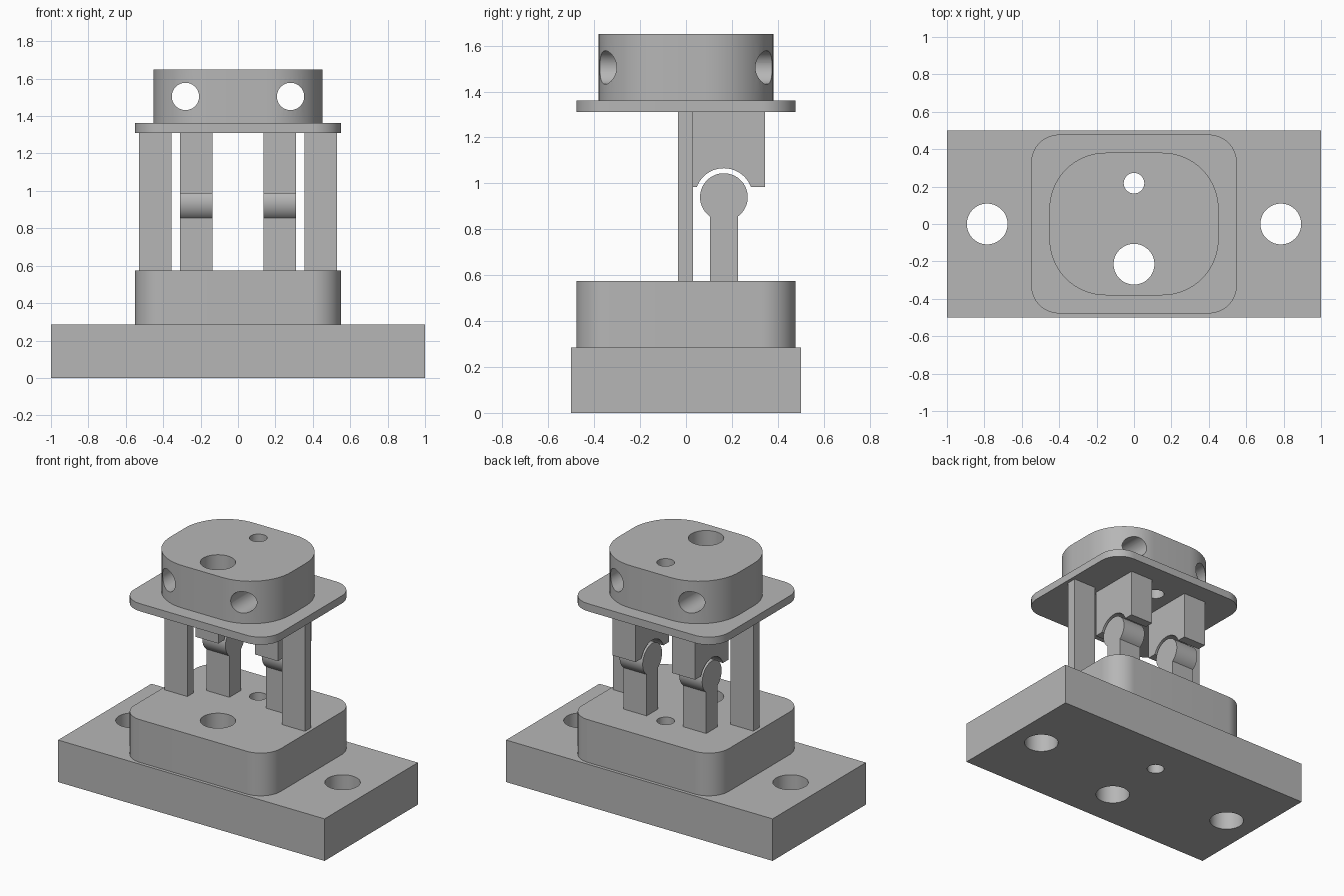
import bpy, bmesh
from math import sin, cos, pi, asin
from mathutils import Vector

cube = bpy.data.objects.get("Cube")
if cube:
    bpy.data.objects.remove(cube, do_unlink=True)

grey = bpy.data.materials.new("plain_grey")
grey.use_nodes = True
grey.diffuse_color = (0.47, 0.47, 0.47, 1)
grey.node_tree.nodes["Principled BSDF"].inputs["Base Color"].default_value = grey.diffuse_color


def arc(cx, cy, r, start, end, steps):
    return [(cx + r * cos(start + (end - start) * i / steps),
             cy + r * sin(start + (end - start) * i / steps)) for i in range(steps + 1)]


def rounded_rect(hx, hy, r):
    pts = []
    for k, (sx, sy) in enumerate([(1, 1), (-1, 1), (-1, -1), (1, -1)]):
        pts += arc(sx * (hx - r), sy * (hy - r), r, k * pi / 2, (k + 1) * pi / 2, 16)
    return pts


def rect(x0, x1, y0, y1):
    return [(x0, y0), (x1, y0), (x1, y1), (x0, y1)]


def prism(name, pts, lo, hi, axis="z"):
    """Extrude a closed profile along an axis: z uses (x, y), x uses (y, z), y uses (x, z)."""
    place = {"z": lambda p: (p[0], p[1], lo),
             "x": lambda p: (lo, p[0], p[1]),
             "y": lambda p: (p[0], lo, p[1])}[axis]
    step = Vector([(hi - lo) * (a == axis) for a in "xyz"])
    bm = bmesh.new()
    face = bm.faces.new([bm.verts.new(place(p)) for p in pts])
    out = bmesh.ops.extrude_face_region(bm, geom=[face])
    bmesh.ops.translate(bm, vec=step, verts=[g for g in out["geom"] if isinstance(g, bmesh.types.BMVert)])
    bmesh.ops.recalc_face_normals(bm, faces=bm.faces)
    mesh = bpy.data.meshes.new(name)
    bm.to_mesh(mesh)
    bm.free()
    mesh.materials.append(grey)
    obj = bpy.data.objects.new(name, mesh)
    bpy.context.collection.objects.link(obj)
    return obj


def activate(obj):
    bpy.ops.object.select_all(action="DESELECT")
    obj.select_set(True)
    bpy.context.view_layer.objects.active = obj


def drill(obj, cx, cy, r, axis="z"):
    """Cut a round through hole."""
    cutter = prism("drill", arc(cx, cy, r, 0, 2 * pi, 48)[:-1], -3, 3, axis)
    mod = obj.modifiers.new("hole", "BOOLEAN")
    mod.operation, mod.solver, mod.object = "DIFFERENCE", "EXACT", cutter
    activate(obj)
    bpy.ops.object.modifier_apply(modifier=mod.name)
    bpy.data.objects.remove(cutter, do_unlink=True)


# Stacked plates and blocks
BASE_TOP, BLOCK_TOP, PLATE_LOW, PLATE_TOP, TOP = 0.285, 0.575, 1.31, 1.362, 1.65
base = prism("base_plate", rect(-1, 1, -0.5, 0.5), 0, BASE_TOP)
block = prism("lower_block", rounded_rect(0.55, 0.478, 0.15), BASE_TOP, BLOCK_TOP)
plate = prism("upper_plate", rounded_rect(0.55, 0.478, 0.15), PLATE_LOW, PLATE_TOP)
head = prism("upper_block", rounded_rect(0.452, 0.381, 0.3), PLATE_TOP, TOP)

# Vertical holes through the whole stack
for part in (base, block, plate, head):
    drill(part, 0, -0.215, 0.109)
    drill(part, 0, 0.218, 0.055)

# Mounting holes in the base, cross holes in the head
for s in (-1, 1):
    drill(base, s * 0.785, 0, 0.109)
    drill(head, s * 0.281, 1.505, 0.073, "y")

# Bulb-headed post and notched hanger profiles, in the y-z plane
HY, HZ, BULB, NOTCH, HALF, HANG = 0.165, 0.94, 0.104, 0.126, 0.061, 0.985
a = asin(HALF / BULB)
bulb_post = ([(HY - HALF, BLOCK_TOP), (HY + HALF, BLOCK_TOP)]
             + arc(HY, HZ, BULB, -pi / 2 + a, 1.5 * pi - a, 48))
b = asin((HANG - HZ) / NOTCH)
hanger = ([(HY + 0.18, HANG), (HY + 0.18, PLATE_LOW), (HY - 0.18, PLATE_LOW), (HY - 0.18, HANG)]
          + arc(HY, HZ, NOTCH, pi - b, b, 32))

for side, s in (("left", 1), ("right", -1)):
    prism(side + "_strut", rect(s * 0.355, s * 0.528, -0.035, 0.031), BLOCK_TOP, PLATE_LOW)
    prism(side + "_bulb_post", bulb_post, s * 0.137, s * 0.31, "x")
    prism(side + "_hanger", hanger, s * 0.137, s * 0.31, "x")

# Smooth the curved walls, keep edges sharp
for obj in list(bpy.context.collection.objects):
    if obj.type == "MESH" and grey.name in obj.data.materials:
        activate(obj)
        bpy.ops.object.shade_smooth_by_angle(angle=pi / 6)
